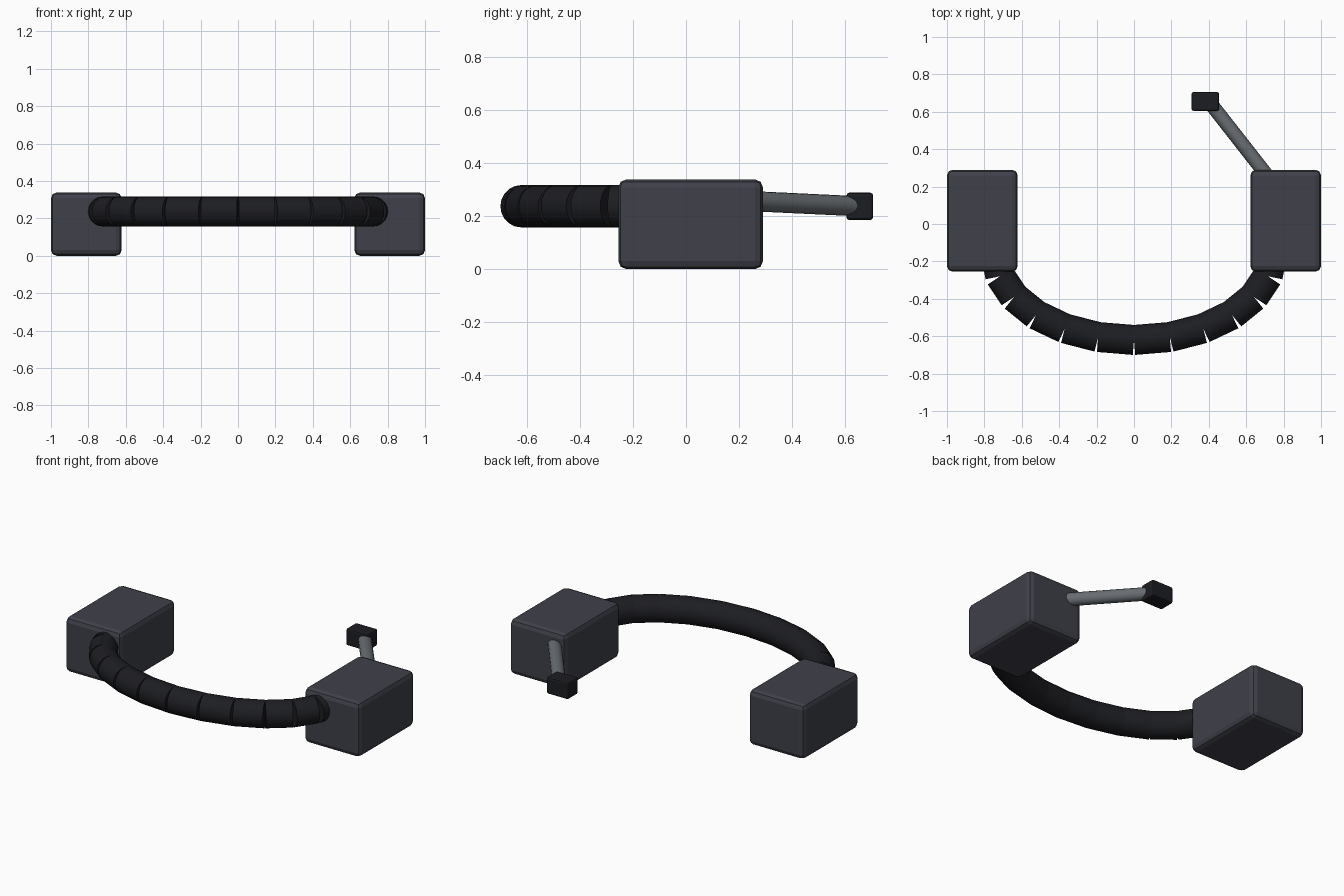
import bpy
from math import sin, cos, pi, radians
from mathutils import Vector

if "Cube" in bpy.data.objects:
    bpy.data.objects.remove(bpy.data.objects["Cube"])


def material(name, rgb):
    m = bpy.data.materials.new(name)
    m.diffuse_color = (*rgb, 1)
    m.use_nodes = True
    m.node_tree.nodes["Principled BSDF"].inputs["Base Color"].default_value = m.diffuse_color
    return m


case_mat = material("case_grey", (0.05, 0.052, 0.068))
rubber_mat = material("black_rubber", (0.012, 0.0125, 0.016))
metal_mat = material("steel_grey", (0.135, 0.15, 0.165))


def rounded_box(name, lo, hi, bevel, mat):
    lo, hi = Vector(lo), Vector(hi)
    bpy.ops.mesh.primitive_cube_add(size=1, location=(lo + hi) / 2)
    ob = bpy.context.object
    ob.name = name
    ob.scale = hi - lo
    bpy.ops.object.transform_apply(location=False, rotation=False, scale=True)
    mod = ob.modifiers.new("bevel", 'BEVEL')
    mod.width = bevel
    mod.segments = 2
    ob.data.materials.append(mat)
    return ob


def rod(name, a, b, radius, sides, mat):
    a, b = Vector(a), Vector(b)
    d = b - a
    bpy.ops.mesh.primitive_cylinder_add(vertices=sides, radius=radius, depth=d.length,
                                        location=(a + b) / 2)
    ob = bpy.context.object
    ob.name = name
    ob.rotation_euler = d.to_track_quat('Z', 'Y').to_euler()
    ob.data.materials.append(mat)
    bpy.ops.object.shade_smooth_by_angle(angle=radians(35))
    return ob


# Two end housings
rounded_box("left_housing", (-1, -0.255, 0), (-0.622, 0.29, 0.338), 0.03, case_mat)
rounded_box("right_housing", (0.622, -0.255, 0), (1, 0.29, 0.338), 0.03, case_mat)

# Band: straight segments along a half ellipse, open on the outer side
SEGMENTS = 12
path = []
for i in range(SEGMENTS + 1):
    t = -pi / 2 + pi * i / SEGMENTS
    path.append((0.74 * sin(t), -0.16 - 0.46 * cos(t), 0.237))
for i in range(SEGMENTS):
    rod(f"band_segment_{i + 1}", path[i], path[i + 1], 0.08, 20, rubber_mat)

# Boom arm and its tip
rod("boom_arm", (0.72, 0.248, 0.256), (0.405, 0.65, 0.237), 0.038, 16, metal_mat)
rounded_box("boom_tip", (0.308, 0.605, 0.185), (0.455, 0.705, 0.288), 0.01, rubber_mat)
